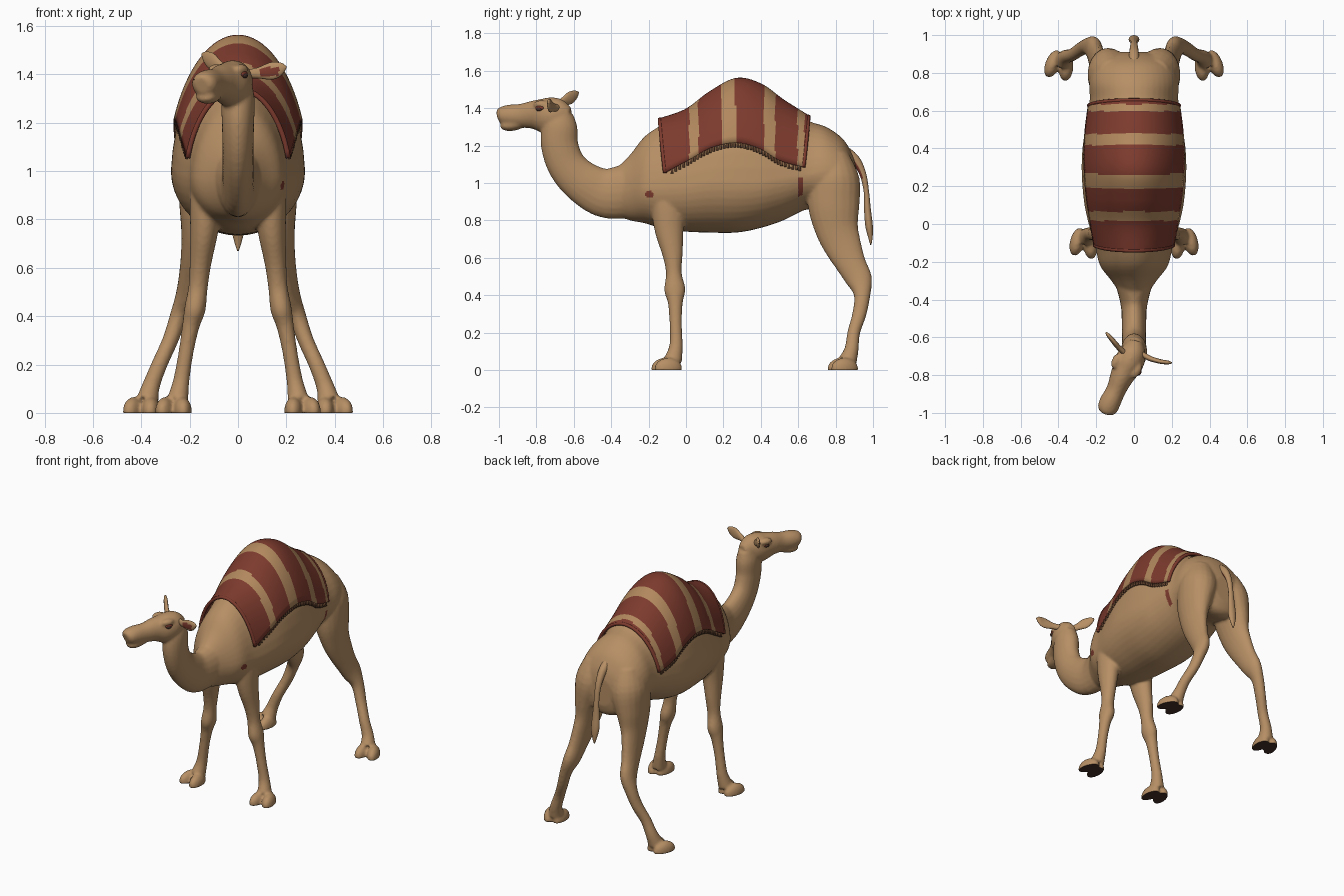
import bpy, bmesh, math
from mathutils import Vector, Matrix

if "Cube" in bpy.data.objects:
    bpy.data.objects.remove(bpy.data.objects["Cube"])


def material(name, rgb):
    m = bpy.data.materials.new(name)
    m.diffuse_color = (*rgb, 1)
    m.use_nodes = True
    m.node_tree.nodes["Principled BSDF"].inputs["Base Color"].default_value = m.diffuse_color
    return m


TAN = material("tan coat", (0.47, 0.275, 0.13))
RED = material("brick red cloth", (0.205, 0.043, 0.027))
STRIPE = material("sand stripe", (0.44, 0.245, 0.11))
DARK = material("dark brown", (0.06, 0.03, 0.022))
FRINGE = material("fringe brown", (0.2, 0.09, 0.045))


def spline(rows, n):
    """Catmull-Rom samples through rows of any width, n steps per span."""
    out = []
    for i in range(len(rows) - 1):
        p0, p1 = rows[max(i - 1, 0)], rows[i]
        p2, p3 = rows[i + 1], rows[min(i + 2, len(rows) - 1)]
        for k in range(n):
            t = k / n
            out.append([0.5 * (2 * b + (c - a) * t + (2 * a - 5 * b + 4 * c - d) * t * t
                               + (3 * b - a - 3 * c + d) * t ** 3)
                        for a, b, c, d in zip(p0, p1, p2, p3)])
    return out + [list(rows[-1])]


def loft(bm, rings):
    vs = [[bm.verts.new(p) for p in r] for r in rings]
    n = len(vs[0])
    for a, b in zip(vs, vs[1:]):
        for i in range(n):
            bm.faces.new((a[i], a[(i + 1) % n], b[(i + 1) % n], b[i]))
    bm.faces.new(vs[0][::-1])
    bm.faces.new(vs[-1])


def tube(bm, rows, ref=(1, 0, 0), n=4, sides=20, flip=1):
    """Loft ellipses along a path; rows are x, y, z, half width, half depth."""
    pts = spline(rows, n)
    rings = []
    for i, (x, y, z, a, b) in enumerate(pts):
        t = (Vector(pts[min(i + 1, len(pts) - 1)][:3]) - Vector(pts[max(i - 1, 0)][:3])).normalized()
        side = Vector(ref)
        side = (side - t * side.dot(t)).normalized()
        up = t.cross(side)
        ring = []
        for k in range(sides):
            w = 2 * math.pi * k / sides
            p = Vector((x, y, z)) + side * a * math.cos(w) + up * b * math.sin(w)
            ring.append((p.x * flip, p.y, p.z))
        rings.append(ring)
    loft(bm, rings)


def ball(bm, loc, size, turn=0):
    bmesh.ops.create_uvsphere(bm, u_segments=20, v_segments=12, radius=1,
                              matrix=Matrix.Translation(loc) @ Matrix.Rotation(turn, 4, 'Z')
                              @ Matrix.Diagonal((*size, 1)))


def finish(name, bm, mats):
    bmesh.ops.recalc_face_normals(bm, faces=bm.faces[:])
    me = bpy.data.meshes.new(name)
    bm.to_mesh(me)
    bm.free()
    for m in mats:
        me.materials.append(m)
    for p in me.polygons:
        p.use_smooth = True
    ob = bpy.data.objects.new(name, me)
    bpy.context.collection.objects.link(ob)
    return ob


# Torso with hump: y, bottom, widest height, top, half width
bm = bmesh.new()
torso = [(-.38, .83, .95, 1.07, .065), (-.30, .80, .96, 1.15, .12), (-.22, .785, .97, 1.25, .18),
         (-.12, .755, .97, 1.315, .205), (0, .74, .98, 1.37, .24), (.12, .735, 1.0, 1.455, .265),
         (.27, .735, 1.0, 1.535, .277), (.4, .76, 1.0, 1.505, .273), (.52, .80, 1.02, 1.42, .255),
         (.65, .86, 1.04, 1.335, .235), (.75, .84, 1.06, 1.30, .236), (.84, .82, 1.04, 1.235, .215),
         (.89, .84, 1.0, 1.15, .16), (.91, .90, 1.0, 1.08, .08)]
rings = []
for y, lo, mid, hi, w in spline(torso, 4):
    ring = []
    for k in range(40):
        c, s = math.cos(k * math.pi / 20), math.sin(k * math.pi / 20)
        ring.append((w * c * (1 - .08 * max(s, 0)), y, mid + s * ((hi - mid) if s > 0 else (mid - lo))))
    rings.append(ring)
loft(bm, rings)
# Neck
tube(bm, [(0, -.25, .97, .12, .15), (0, -.42, .945, .072, .135), (0, -.545, 1.0, .065, .115),
          (0, -.635, 1.09, .064, .103), (0, -.675, 1.2, .067, .1), (0, -.675, 1.3, .069, .095),
          (0, -.67, 1.37, .055, .07)])
# Head, turned to one side
HEAD = (.9, -.43, 0)
tube(bm, [(.01, -.62, 1.365, .035, .04), (-.005, -.68, 1.37, .07, .085), (-.03, -.74, 1.36, .078, .097),
          (-.065, -.81, 1.365, .063, .078), (-.095, -.88, 1.36, .052, .064), (-.125, -.94, 1.36, .056, .06),
          (-.142, -.98, 1.36, .053, .05), (-.15, -1.0, 1.355, .035, .036)], ref=HEAD)
# Chin and brow ridges
tube(bm, [(-.08, -.85, 1.325, .03, .02), (-.115, -.92, 1.308, .044, .028), (-.135, -.965, 1.306, .043, .026),
          (-.144, -.985, 1.308, .024, .014)], ref=HEAD)
for s in (1, -1):
    ball(bm, (-.04 + s * .052, -.75 - s * .025, 1.42), (.026, .045, .022), -.45)

# Legs and two-toed feet
front_leg = [(.12, -.10, 1.05, .07, .09), (.13, -.095, .88, .07, .092), (.14, -.09, .75, .058, .078),
             (.155, -.072, .62, .045, .055), (.165, -.065, .52, .04, .042), (.178, -.06, .43, .044, .057),
             (.195, -.057, .36, .036, .04), (.215, -.055, .25, .031, .033), (.235, -.053, .13, .034, .036),
             (.25, -.07, .05, .045, .05)]
hind_leg = [(.11, .78, 1.15, .08, .09), (.128, .79, 1.02, .115, .138), (.155, .79, .88, .09, .138),
            (.17, .805, .76, .066, .117), (.185, .84, .66, .051, .1), (.2, .886, .56, .045, .08),
            (.215, .927, .48, .044, .07), (.245, .942, .4, .037, .044), (.28, .927, .3, .033, .038),
            (.325, .897, .2, .033, .034), (.36, .885, .11, .037, .038), (.375, .865, .05, .047, .05)]
for s in (1, -1):
    for leg, fx, fy, turn in ((front_leg, .265, -.102, .1), (hind_leg, .395, .84, .22)):
        tube(bm, leg, flip=s)
        for t in (1, -1):
            ball(bm, (s * (fx + t * .035), fy + t * .008, .008), (.039, .077, .058), s * (turn + t * .16))

body = finish("body", bm, [TAN, DARK, RED])
# Fuse the parts into one smooth skin
m = body.modifiers.new("fuse", 'REMESH')
m.mode, m.voxel_size, m.use_smooth_shade = 'VOXEL', 0.009, True
m = body.modifiers.new("soften", 'SMOOTH')
m.factor, m.iterations = 0.5, 5
bpy.context.view_layer.objects.active = body
for name in ("fuse", "soften"):
    bpy.ops.object.modifier_apply(modifier=name)
# Flat dark soles, and small cloth-coloured marks on one flank
for v in body.data.vertices:
    v.co.z = max(v.co.z, 0)
spot = Vector((-.195, .94))
for p in body.data.polygons:
    p.use_smooth = True
    x, y, z = p.center
    p.material_index = 0
    if z < .001:
        p.material_index = 1
    elif x > .1 and math.hypot((y - spot.x) * .75, z - spot.y) < .018:
        p.material_index = 2
    elif x > .2 and .60 < y < .625 and .9 < z < 1.03:
        p.material_index = 2

# Ears with a red patch inside
for name, rows, ref in (
        ("right_ear", [(.03, -.68, 1.40, .015, .018), (.08, -.71, 1.405, .014, .022),
                       (.14, -.728, 1.414, .012, .036), (.18, -.733, 1.426, .01, .024),
                       (.2, -.735, 1.43, .004, .004)], (0, 1, 0)),
        ("left_ear", [(-.04, -.69, 1.41, .015, .018), (-.08, -.655, 1.435, .014, .024),
                      (-.11, -.62, 1.455, .013, .034), (-.135, -.59, 1.475, .01, .022),
                      (-.148, -.575, 1.485, .004, .004)], (.7, .7, 0))):
    bm = bmesh.new()
    tube(bm, rows, ref, sides=20)
    ear = finish(name, bm, [TAN, RED])
    for p in ear.data.polygons:
        if p.normal.y < -.85 and .09 < p.center.x < .17 and abs(p.center.z - 1.412) < .018:
            p.material_index = 1

# Eyes with reddish lids, and nostrils
bm = bmesh.new()
lids = bmesh.new()
for s in (1, -1):
    ball(bm, (-.037 + s * .066, -.755 - s * .031, 1.395), (.010, .017, .011), -.45)
    ball(lids, (-.036 + s * .061, -.752 - s * .03, 1.401), (.012, .025, .014), -.45)
    ball(bm, (-.143 + s * .032, -.985 - s * .006, 1.378), (.007, .011, .004), -.45 + s * .5)
finish("eyes_and_nostrils", bm, [DARK])
finish("eyelids", lids, [RED])

# Tail, with a red mark below its root
bm = bmesh.new()
tube(bm, [(0, .83, 1.18, .03, .03), (0, .90, 1.13, .026, .026), (0, .945, 1.05, .02, .018),
          (0, .965, .95, .018, .014), (0, .97, .86, .024, .018), (0, .979, .77, .028, .02),
          (0, .986, .71, .016, .012), (0, .988, .67, .003, .003)])
tail = finish("tail", bm, [TAN, RED])
for p in tail.data.polygons:
    if p.normal.y < -.2 and 1.02 < p.center.z < 1.12:
        p.material_index = 1

# Striped blanket: y, edge height, widest height, top, half width
rows = spline([(-.14, 1.055, .97, 1.34, .216), (0, 1.125, .98, 1.39, .25), (.13, 1.19, 1.0, 1.485, .275),
               (.27, 1.215, 1.0, 1.555, .286), (.4, 1.185, 1.0, 1.525, .283), (.52, 1.12, 1.02, 1.44, .265),
               (.655, 1.085, 1.04, 1.355, .242)], 14)
bm = bmesh.new()
grid, edges = [], []
for y, edge, mid, hi, w in rows:
    a0 = math.asin((edge - mid) / (hi - mid))
    line = []
    for k in range(33):
        a = a0 + (math.pi - 2 * a0) * k / 32
        pull = (.26 - y) * .07 * (k / 16 - 1) ** 2
        line.append(bm.verts.new((w * math.cos(a) * (1 - .05 * math.sin(a)), y + pull,
                                  mid + (hi - mid) * math.sin(a))))
    grid.append(line)
    edges.append(line[0].co.copy())
for a, b in zip(grid, grid[1:]):
    for i in range(32):
        f = bm.faces.new((a[i], a[i + 1], b[i + 1], b[i]))
        y = f.calc_center_median().y
        f.material_index = int(any(lo < y < hi for lo, hi in
                                   ((.02, .07), (.19, .265), (.415, .475), (.595, .63))))
blanket = finish("blanket", bm, [RED, STRIPE])
m = blanket.modifiers.new("thickness", 'SOLIDIFY')
m.thickness, m.offset = 0.014, 0

# Rolled hems at the front and back of the blanket
bm = bmesh.new()
for line in (0, len(rows) - 1):
    path = [(*blanket.data.vertices[line * 33 + k].co, .011, .011) for k in range(33)]
    tube(bm, path, ref=(0, 1, 0), n=1, sides=10)
finish("blanket_hem", bm, [RED])

# Fringe along the lower edges
bm = bmesh.new()
for p in edges[5:-3:2]:
    for s in (1, -1):
        bmesh.ops.create_cone(bm, cap_ends=True, segments=8, radius1=.007, radius2=.005, depth=.03,
                              matrix=Matrix.Translation((s * (p.x - .002), p.y, p.z - .01)))
finish("fringe", bm, [FRINGE])
